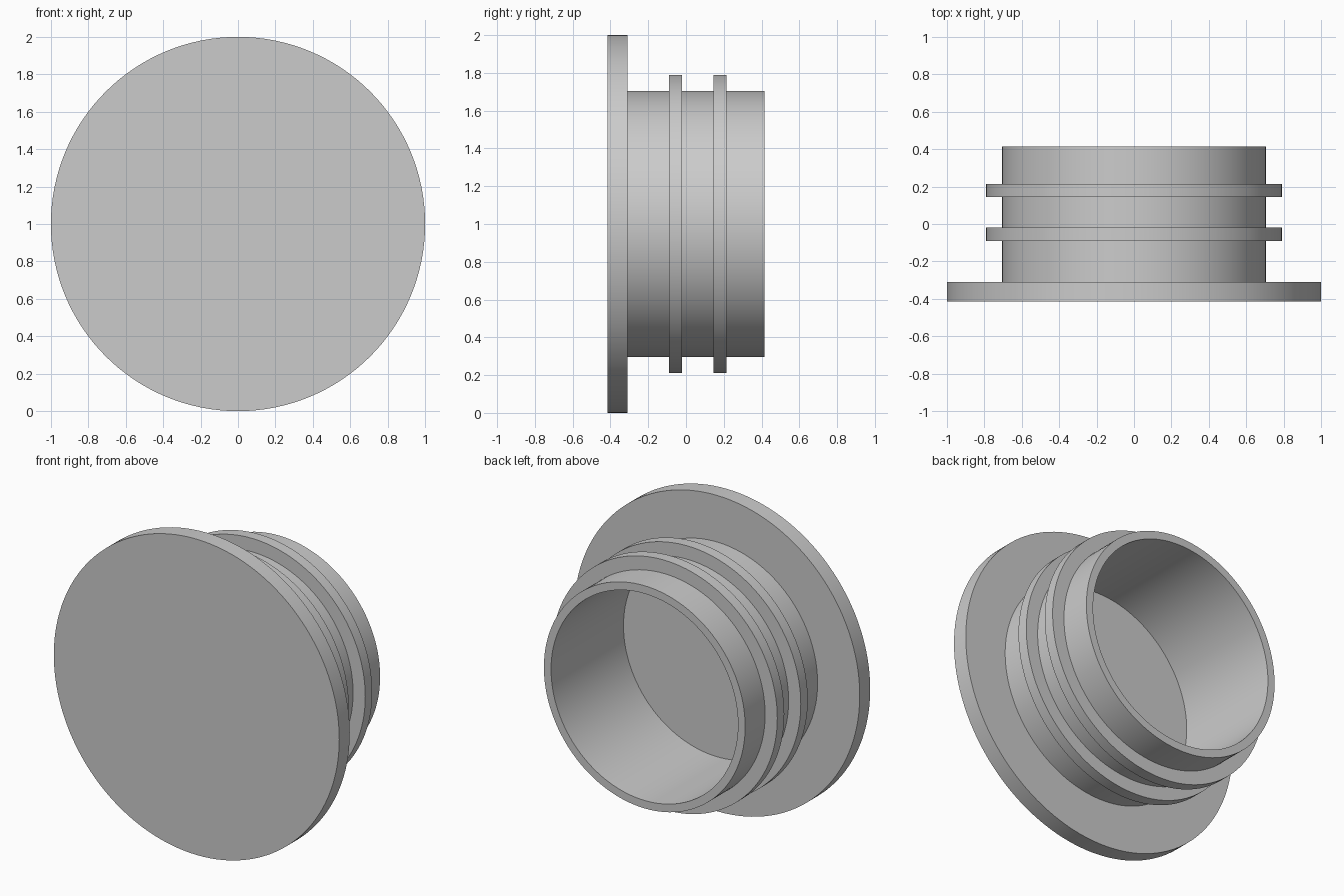
import bpy, bmesh, math
from mathutils import Matrix, Vector

cube = bpy.data.objects.get("Cube")
if cube:
    bpy.data.objects.remove(cube, do_unlink=True)

SEGMENTS = 128
FRONT, SHOULDER, BACK = -0.415, -0.31, 0.415
FLANGE_R, RIB_R, SLEEVE_R, BORE_R = 1.0, 0.79, 0.705, 0.655
RIBS = [(-0.09, -0.02), (0.145, 0.215)]

grey = bpy.data.materials.new("light grey")
grey.use_nodes = True
colour = (0.6, 0.6, 0.6, 1)
grey.diffuse_color = colour
grey.node_tree.nodes["Principled BSDF"].inputs["Base Color"].default_value = colour

# Profile as (radius, y): flange, sleeve with ribs, then the blind bore
profile = [(FLANGE_R, FRONT), (FLANGE_R, SHOULDER), (SLEEVE_R, SHOULDER)]
for start, end in RIBS:
    profile += [(SLEEVE_R, start), (RIB_R, start), (RIB_R, end), (SLEEVE_R, end)]
profile += [(SLEEVE_R, BACK), (BORE_R, BACK), (BORE_R, SHOULDER)]


def lathe(name, points, centre):
    """Turn the profile around the y axis and cap both ends."""
    bm = bmesh.new()
    rings = []
    for r, y in points:
        rings.append([bm.verts.new(centre + Matrix.Rotation(math.tau * i / SEGMENTS, 3, "Y")
                                   @ Vector((r, y, 0))) for i in range(SEGMENTS)])
    for a, b in zip(rings, rings[1:]):
        for i in range(SEGMENTS):
            j = (i + 1) % SEGMENTS
            bm.faces.new((a[i], a[j], b[j], b[i]))
    bm.faces.new(rings[0])
    bm.faces.new(rings[-1])
    bmesh.ops.recalc_face_normals(bm, faces=bm.faces)
    mesh = bpy.data.meshes.new(name)
    bm.to_mesh(mesh)
    bm.free()
    mesh.materials.append(grey)
    obj = bpy.data.objects.new(name, mesh)
    bpy.context.collection.objects.link(obj)
    return obj


# Flanged plug with a ribbed hollow sleeve
plug = lathe("ribbed_plug", profile, Vector((0, 0, FLANGE_R)))
bpy.ops.object.select_all(action="DESELECT")
plug.select_set(True)
bpy.context.view_layer.objects.active = plug
bpy.ops.object.shade_smooth_by_angle(angle=math.radians(30))
